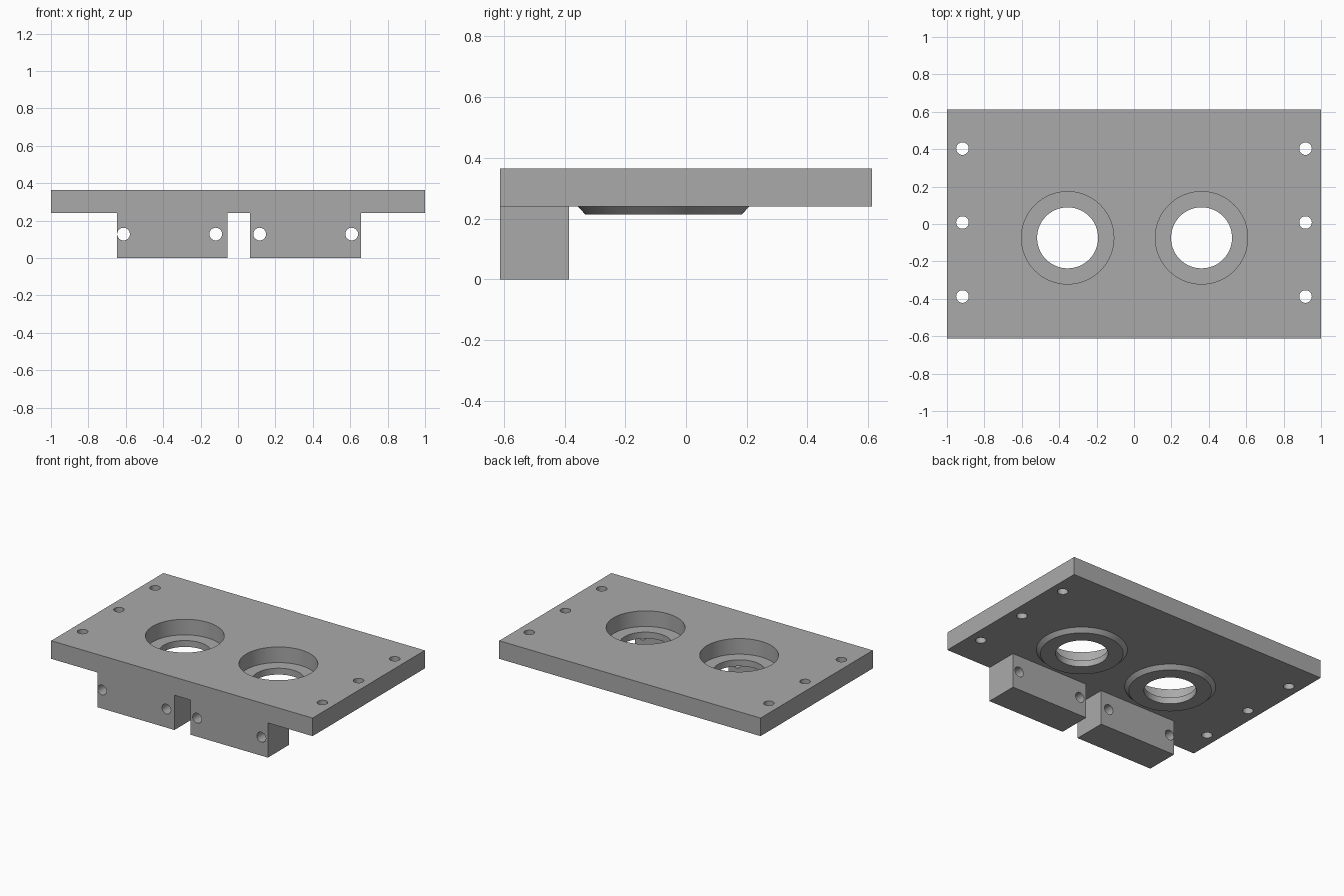
import bpy, bmesh, math
from mathutils import Matrix

cube = bpy.data.objects.get("Cube")
if cube:
    bpy.data.objects.remove(cube, do_unlink=True)

grey = bpy.data.materials.new("plain_grey")
grey.use_nodes = True
COLOUR = (0.4, 0.4, 0.4, 1)
grey.diffuse_color = COLOUR
grey.node_tree.nodes["Principled BSDF"].inputs["Base Color"].default_value = COLOUR

# Main dimensions
TOP, UNDER = 0.365, 0.24
HALF_Y = 0.613
BORE_R, HOLE_R = 0.247, 0.163
BORES = [(-0.355, -0.074), (0.361, -0.074)]
SCREW_R = 0.0335


def make_object(name, bm):
    bmesh.ops.recalc_face_normals(bm, faces=bm.faces)
    mesh = bpy.data.meshes.new(name)
    bm.to_mesh(mesh)
    bm.free()
    mesh.materials.append(grey)
    obj = bpy.data.objects.new(name, mesh)
    bpy.context.collection.objects.link(obj)
    return obj


def box(name, x, y, z):
    bm = bmesh.new()
    size = Matrix.Diagonal((x[1] - x[0], y[1] - y[0], z[1] - z[0], 1))
    centre = Matrix.Translation((sum(x) / 2, sum(y) / 2, sum(z) / 2))
    bmesh.ops.create_cube(bm, size=1, matrix=centre @ size)
    return make_object(name, bm)


def drill(target, holes, axis):
    """Cut round through holes given as (position, radius, segments)."""
    bm = bmesh.new()
    turn = Matrix.Rotation(math.pi / 2, 4, 'X') if axis == 'Y' else Matrix()
    for position, radius, segments in holes:
        bmesh.ops.create_cone(bm, cap_ends=True, segments=segments, radius1=radius,
                              radius2=radius, depth=1,
                              matrix=Matrix.Translation(position) @ turn)
    cutter = make_object(target.name + "_cutter", bm)
    cutter.hide_render = True
    mod = target.modifiers.new("holes", 'BOOLEAN')
    mod.operation, mod.solver, mod.object = 'DIFFERENCE', 'EXACT', cutter
    bpy.context.view_layer.objects.active = target
    bpy.ops.object.modifier_apply(modifier=mod.name)
    bpy.data.objects.remove(cutter, do_unlink=True)


def smooth(obj):
    bpy.ops.object.select_all(action='DESELECT')
    obj.select_set(True)
    bpy.context.view_layer.objects.active = obj
    bpy.ops.object.shade_smooth_by_angle(angle=math.radians(30))


# Plate with two large bores and a row of screw holes at each end
plate = box("plate", (-1, 1), (-HALF_Y, HALF_Y), (UNDER, TOP))
plate_holes = [((x, y, 0.3), BORE_R, 96) for x, y in BORES]
plate_holes += [((x, y, 0.3), SCREW_R, 32)
                for x in (-0.917, 0.917) for y in (-0.388, 0.008, 0.403)]
drill(plate, plate_holes, 'Z')
smooth(plate)

# Mounting blocks under the front edge, each with two cross holes
for side, x, holes in (("right", (-0.647, -0.057), (-0.612, -0.119)),
                       ("left", (0.065, 0.658), (0.116, 0.608))):
    block = box(side + "_mounting_block", x, (-HALF_Y, -0.385), (0, UNDER))
    drill(block, [((hx, -0.5, 0.128), 0.034, 32) for hx in holes], 'Y')
    smooth(block)

# Chamfered seat rings closing the bottom of each bore
PROFILE = [(HOLE_R, 0.213), (0.257, 0.213), (0.283, UNDER),
           (BORE_R, UNDER), (BORE_R, 0.257), (HOLE_R, 0.257)]
for side, (cx, cy) in zip(("right", "left"), BORES):
    bm = bmesh.new()
    verts = [bm.verts.new((cx + r, cy, z)) for r, z in PROFILE]
    edges = [bm.edges.new((verts[i - 1], verts[i])) for i in range(len(verts))]
    bmesh.ops.spin(bm, geom=verts + edges, cent=(cx, cy, 0), axis=(0, 0, 1),
                   angle=math.tau, steps=96, use_merge=True)
    bmesh.ops.remove_doubles(bm, verts=bm.verts, dist=0.0001)
    smooth(make_object(side + "_seat_ring", bm))
